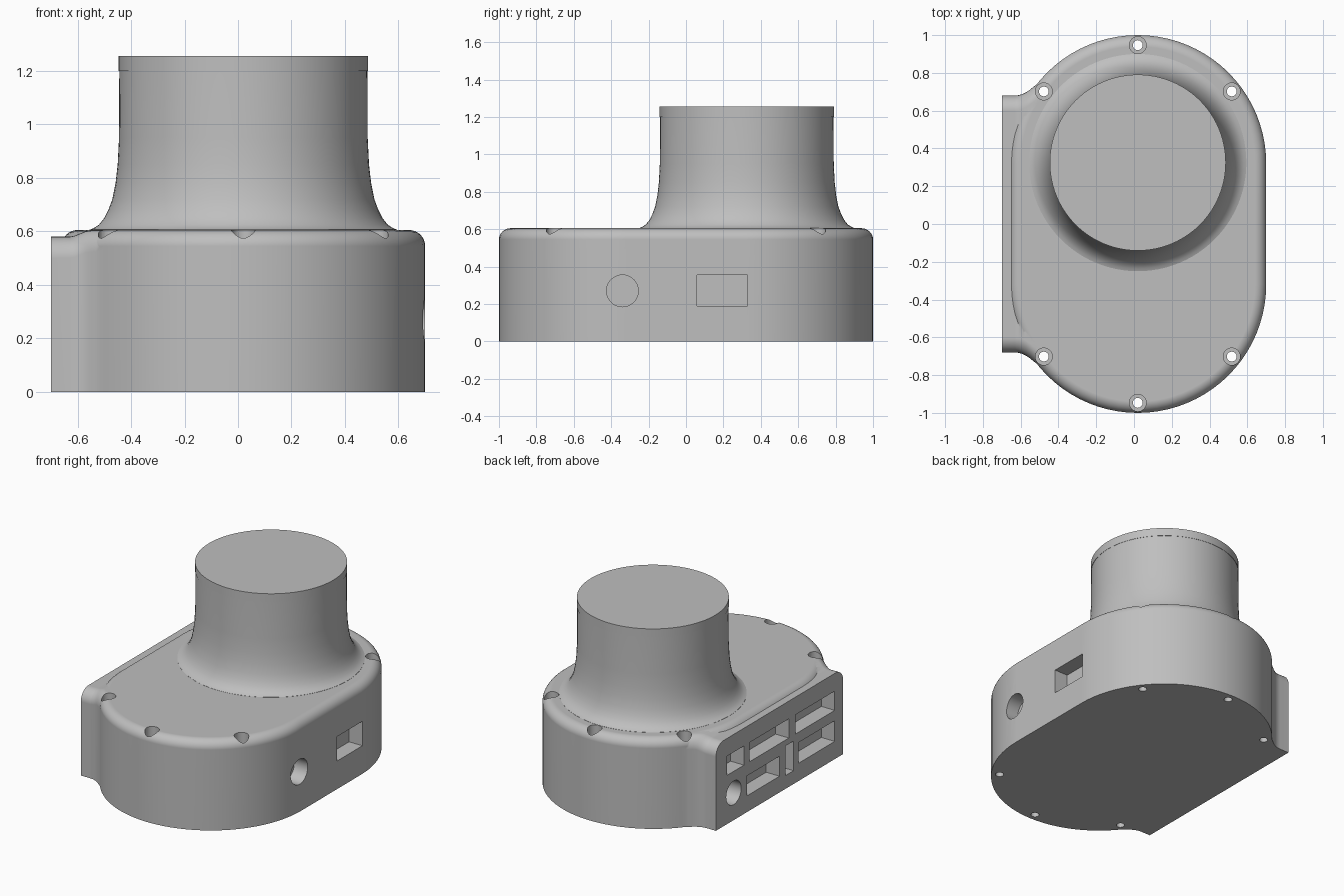
import bpy, bmesh
from math import sin, cos, pi, radians
from mathutils import Vector

cube = bpy.data.objects.get("Cube")
if cube:
    bpy.data.objects.remove(cube, do_unlink=True)

grey = bpy.data.materials.new("plain grey")
grey.use_nodes = True
COLOUR = (0.52, 0.52, 0.52, 1)
grey.diffuse_color = COLOUR
grey.node_tree.nodes["Principled BSDF"].inputs["Base Color"].default_value = COLOUR

CX, CY = 0.02, 0.32      # centre line and end-arc centre of the housing
R, FILLET, TOP = 0.68, 0.06, 0.605


def loft(name, rings):
    """Skin a closed solid through rings with equal point counts."""
    bm = bmesh.new()
    loops = [[bm.verts.new(p) for p in ring] for ring in rings]
    n = len(loops[0])
    for a, b in zip(loops, loops[1:]):
        for i in range(n):
            j = (i + 1) % n
            bm.faces.new((a[i], a[j], b[j], b[i]))
    bm.faces.new(loops[0][::-1])
    bm.faces.new(loops[-1])
    bmesh.ops.recalc_face_normals(bm, faces=bm.faces)
    mesh = bpy.data.meshes.new(name)
    bm.to_mesh(mesh)
    bm.free()
    mesh.materials.append(grey)
    obj = bpy.data.objects.new(name, mesh)
    bpy.context.collection.objects.link(obj)
    return obj


def lathe(name, x, y, profile, n):
    return loft(name, [[(x + r * cos(2 * pi * i / n), y + r * sin(2 * pi * i / n), z)
                        for i in range(n)] for r, z in profile])


def stadium(r, z, n=40):
    pts = []
    for side in (1, -1):
        for i in range(n + 1):
            a = pi * i / n
            pts.append((CX + side * r * cos(a), side * (CY + r * sin(a)), z))
    return pts


def arch(x, half, top, corner, n=8):
    """Upright panel outline with rounded upper corners."""
    pts = [(x, -half, 0), (x, half, 0)]
    for start, side in ((0, 1), (pi / 2, -1)):
        for i in range(n + 1):
            a = start + pi / 2 * i / n
            pts.append((x, side * (half - corner) + corner * cos(a),
                        top - corner + corner * sin(a)))
    return pts


def combine(target, tool, operation):
    tool.hide_render = True
    mod = target.modifiers.new(operation.lower(), "BOOLEAN")
    mod.operation, mod.solver, mod.object = operation, "EXACT", tool
    bpy.context.view_layer.objects.active = target
    bpy.ops.object.modifier_apply(modifier=mod.name)
    bpy.data.objects.remove(tool, do_unlink=True)


def smooth(obj):
    bpy.ops.object.select_all(action="DESELECT")
    obj.select_set(True)
    bpy.context.view_layer.objects.active = obj
    bpy.ops.object.shade_smooth_by_angle(angle=radians(32))
    mod = obj.modifiers.new("even shading", "WEIGHTED_NORMAL")
    mod.keep_sharp = True


# Housing with a rounded upper edge
rings = [stadium(R, 0)]
for i in range(9):
    a = pi / 2 * i / 8
    rings.append(stadium(R - FILLET + FILLET * cos(a), TOP - FILLET + FILLET * sin(a)))
housing = loft("housing", rings)

# Flat port panel, flaring into the housing
flare = [(-0.70, 0.68, 0.58), (-0.63, 0.68, 0.58), (-0.61, 0.682, 0.584),
         (-0.59, 0.688, 0.592), (-0.57, 0.698, 0.60), (-0.55, 0.712, 0.603),
         (-0.53, 0.728, 0.604), (-0.51, 0.743, 0.604), (-0.40, 0.743, 0.60)]
panel = loft("port_panel", [arch(x, w, t, 0.08) for x, w, t in flare])
combine(housing, panel, "UNION")

# Counterbored screw holes
for side in (1, -1):
    for angle in (37.5, 90, 142.5):
        a = radians(angle)
        hole = lathe("screw_hole", CX + 0.627 * cos(a), side * (CY + 0.627 * sin(a)),
                     [(0.026, -0.1), (0.026, 0.5), (0.045, 0.5), (0.045, 0.7)], 24)
        combine(housing, hole, "DIFFERENCE")


def pocket(x, outline):
    """Sink an outline of (y, z) points into a side wall at x."""
    cutter = loft("pocket", [[(x + d, y, z) for y, z in outline] for d in (-0.1, 0.1)])
    combine(housing, cutter, "DIFFERENCE")


def rect(y0, y1, z0, z1):
    return [(y0, z0), (y1, z0), (y1, z1), (y0, z1)]


def disc(y, z, r, n=40):
    return [(y + r * cos(2 * pi * i / n), z + r * sin(2 * pi * i / n)) for i in range(n)]


# Openings in the left panel: upper row, then lower row
for y0, y1, z0, z1 in [(0.38, 0.56, 0.33, 0.46), (-0.10, 0.32, 0.33, 0.46),
                       (-0.59, -0.17, 0.33, 0.46), (0.0, 0.35, 0.11, 0.245),
                       (-0.15, -0.065, 0.09, 0.29), (-0.59, -0.20, 0.12, 0.26)]:
    pocket(-0.70, rect(y0, y1, z0, z1))
pocket(-0.70, disc(0.49, 0.185, 0.08))

# Openings in the opposite wall
pocket(0.70, rect(0.06, 0.33, 0.19, 0.355))
pocket(0.70, disc(-0.34, 0.27, 0.085))

# Tower with a flared foot, and its cap
tower = lathe("tower", CX, 0.325,
              [(0.575, 0.59), (0.575, 0.606), (0.56, 0.612), (0.54, 0.625),
               (0.52, 0.65), (0.505, 0.68), (0.49, 0.72), (0.478, 0.78),
               (0.47, 0.85), (0.465, 0.95), (0.464, 1.2)], 96)
cap = lathe("tower_cap", CX, 0.325, [(0.466, 1.2), (0.466, 1.255)], 96)

for part in (housing, tower, cap):
    smooth(part)
